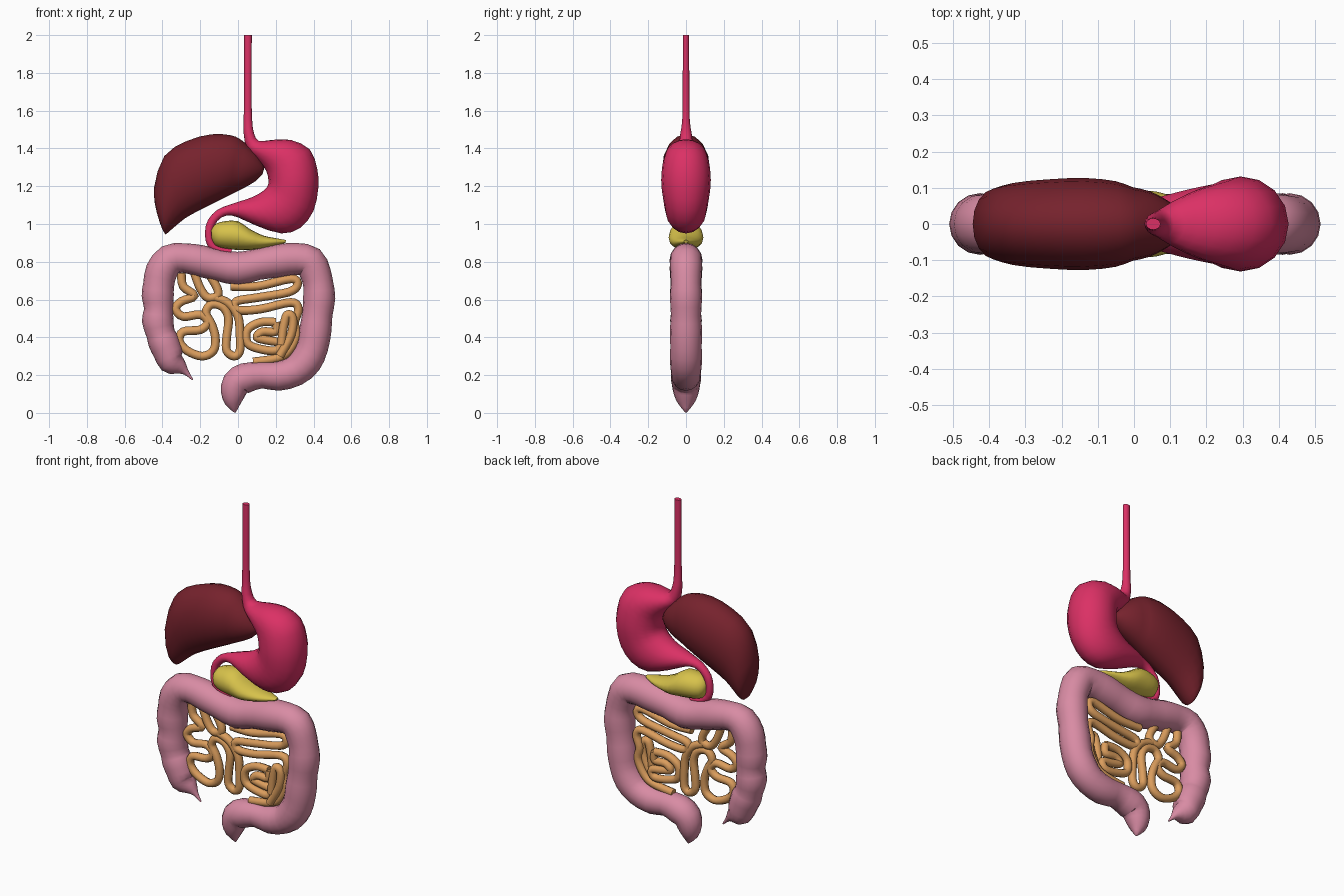
import bpy
import bmesh
import math
from mathutils import Vector

if "Cube" in bpy.data.objects:
    bpy.data.objects.remove(bpy.data.objects["Cube"], do_unlink=True)

UNIT = 0.01  # all profiles are written in hundredths


def make_material(name, red, green, blue):
    colour = (red, green, blue, 1)
    material = bpy.data.materials.new(name)
    material.use_nodes = True
    material.diffuse_color = colour
    shader = material.node_tree.nodes["Principled BSDF"]
    shader.inputs["Base Color"].default_value = colour
    shader.inputs["Roughness"].default_value = 0.6
    return material


def smooth_rows(rows, steps):
    """Interpolate rows of numbers with a Catmull-Rom spline."""
    rows = [Vector(row) for row in rows]
    result = []
    last = len(rows) - 1
    for i in range(last):
        before, start = rows[max(i - 1, 0)], rows[i]
        end, after = rows[i + 1], rows[min(i + 2, last)]
        for step in range(steps):
            t = step / steps
            slope = end - before
            bend = 2 * before - 5 * start + 4 * end - after
            twist = 3 * start - before - 3 * end + after
            result.append(start + (slope * t + bend * t**2 + twist * t**3) / 2)
    result.append(rows[last])
    return result


def skin(name, rings, material, sides, offset=0):
    """Join elliptical rings given as (centre, half axis, depth radius)."""
    bm = bmesh.new()
    loops = []
    for centre, half, depth in rings:
        loop = []
        for k in range(sides):
            angle = math.tau * k / sides
            flat = centre + half * math.cos(angle)
            y = offset + depth * math.sin(angle)
            loop.append(bm.verts.new(Vector((flat.x, y, flat.y)) * UNIT))
        loops.append(loop)
    for lower, upper in zip(loops, loops[1:]):
        for k in range(sides):
            n = (k + 1) % sides
            bm.faces.new((lower[k], lower[n], upper[n], upper[k]))
    bm.faces.new(loops[0])
    bm.faces.new(loops[-1])
    bmesh.ops.recalc_face_normals(bm, faces=bm.faces)
    mesh = bpy.data.meshes.new(name)
    bm.to_mesh(mesh)
    bm.free()
    mesh.materials.append(material)
    obj = bpy.data.objects.new(name, mesh)
    bpy.context.collection.objects.link(obj)
    bpy.ops.object.select_all(action="DESELECT")
    obj.select_set(True)
    bpy.context.view_layer.objects.active = obj
    bpy.ops.object.shade_smooth_by_angle(angle=math.radians(50))
    return obj


def organ(name, sections, material, sides=16, steps=2):
    """Loft sections: one edge (x, z), the opposite edge (x, z), depth radius."""
    rings = []
    for row in smooth_rows(sections, steps):
        a, b = Vector(row[0:2]), Vector(row[2:4])
        rings.append(((a + b) / 2, (b - a) / 2, max(row[4], 0.2)))
    return skin(name, rings, material, sides)


def tube(name, path, material, sides, steps, offset=0):
    """Sweep a round section along (x, z, radius) points."""
    rows = smooth_rows(path, steps)
    rings = []
    for i, row in enumerate(rows):
        ahead, behind = rows[min(i + 1, len(rows) - 1)], rows[max(i - 1, 0)]
        along = (ahead - behind).to_2d().normalized()
        radius = max(row[2], 0.2)
        rings.append((row.to_2d(), Vector((-along.y, along.x)) * radius, radius))
    return skin(name, rings, material, sides, offset)


crimson = make_material("stomach crimson", 0.71, 0.03, 0.13)
maroon = make_material("liver maroon", 0.18, 0.016, 0.026)
yellow = make_material("pancreas yellow", 0.68, 0.54, 0.07)
pink = make_material("colon pink", 0.69, 0.26, 0.37)
tan = make_material("small bowel tan", 0.71, 0.34, 0.11)

# Gullet, stomach and duodenum in one continuous skin
organ("stomach", [
    (3.3, 200, 7.3, 200, 1.6), (3.2, 170, 7.2, 170, 1.8),
    (3, 155, 7.5, 155, 2), (3, 148, 8.5, 148, 3),
    (4.5, 140, 11, 144, 4), (8, 136, 18, 144.5, 7),
    (12, 132, 28, 144.5, 10), (15, 128, 38, 139.5, 12),
    (16, 124, 42, 129, 13), (16, 121, 42.5, 119, 13),
    (14.5, 118.5, 40, 107, 12), (11, 116, 33, 98, 11),
    (7, 114, 23, 95, 9.5), (1, 112, 10, 99, 7),
    (-5, 110, 0, 103.5, 4), (-11, 107.5, -6, 104.5, 2.5),
    (-16, 102, -11, 101.5, 2.2), (-17.5, 95, -13.5, 95.5, 2),
    (-16, 88, -12.5, 90, 2), (-10, 84.5, -8, 87.5, 1.8),
    (-4, 84, -3, 87, 1.5),
], crimson)

# Liver, with a shallow crease between its lobes
organ("liver", [
    (-38.5, 94.5, -40, 97, 3), (-37, 95.5, -43, 106, 7),
    (-33, 99, -44.5, 119, 9.5), (-28, 103, -39, 136, 11.3),
    (-21, 107, -27, 144, 12.3), (-13, 111, -14, 147.5, 12.7),
    (-6, 114.5, -4, 147, 11.8), (-2, 116.5, 1, 145, 10.2),
    (3, 119, 6, 141, 9), (9, 122.5, 11, 136, 6),
    (13, 126.5, 14, 130, 2.5),
], maroon)

# Pancreas
organ("pancreas", [
    (-14, 92.5, -14.2, 97, 3), (-12, 88.5, -12, 100, 6),
    (-7, 87, -7, 101.5, 8), (0, 86.2, 0, 101.5, 9),
    (6, 86.2, 6, 97.5, 9), (12, 87, 13, 94, 7),
    (19, 88.5, 20, 92.5, 4.5), (25, 90, 25.5, 91.5, 1.2),
], yellow)

# Large intestine, from the appendix tip round to the outlet
tube("large_intestine", [
    (-24, 17.5, 0.4), (-27.5, 21.5, 1.6), (-31, 24.5, 4.5), (-35, 27, 7),
    (-37, 32, 7.8), (-39.5, 38, 8.2), (-41, 42, 7.6), (-42.5, 49, 8.4),
    (-42, 55, 7.7), (-42.5, 62, 8.5), (-42, 68, 8.2), (-40.5, 75, 8.5),
    (-36, 81, 8.3), (-29, 82, 7.8), (-20, 80.5, 8.4), (-10, 78, 8.2),
    (0, 76.5, 8.8), (10, 78.5, 8.2), (21, 80.5, 8.8), (31, 81.5, 8.4),
    (38, 80, 8.5), (41, 74, 8.2), (42.5, 68, 8), (43, 61, 8.5),
    (42, 52, 8), (41, 44, 8.5), (39.5, 35, 8.3), (36, 27.5, 8.5),
    (30, 22, 8), (21, 19.5, 7.8), (12.5, 20, 7), (4, 18.5, 8),
    (-1, 15.5, 7.6), (-2.5, 10, 6.5), (-2.5, 5, 4.3), (-1.5, 0.2, 0.4),
], pink, 16, 2)


# Small intestine, as winding lengths of even width
def bowel(name, points, offset=0):
    path = [(x, z, 2.3) for x, z in points]
    return tube(name, path, tan, 8, 4, offset)


bowel("small_intestine_left", [
    (-30, 74), (-29, 67), (-23, 62), (-30, 59), (-33, 55), (-29, 51),
    (-20, 52), (-16, 48), (-20, 44), (-29, 43), (-31, 38), (-27, 33),
    (-19, 30), (-13, 33), (-12, 40), (-14, 47), (-17, 53), (-14, 57.5),
    (-8, 56), (-5, 50), (-6, 40), (-6, 33), (-2, 30), (1, 33),
    (1, 42), (0, 51), (-5, 58), (-12, 61),
])
bowel("small_intestine_top_bend", [
    (-23, 74), (-20, 66), (-16, 61), (-11, 62), (-11, 66), (-15, 73),
])
bowel("small_intestine_right", [
    (-4, 67), (10, 67), (28, 71), (31.5, 68), (27, 64), (10, 61),
    (-1, 59), (0, 54.5), (12, 55), (28, 58.5), (32, 55), (30, 48),
    (31, 41), (27, 33), (21, 29), (8, 27),
])
bowel("small_intestine_coil", [
    (20, 48), (12, 48), (5, 44), (5, 37), (11, 34), (20, 33),
    (22, 37), (15, 38.5), (10, 40), (13, 43), (20, 43), (20, 48),
])
bowel("small_intestine_front_loop", [
    (23, 36), (24, 45), (26, 52), (29, 50), (28, 41), (22, 30),
], -2)
